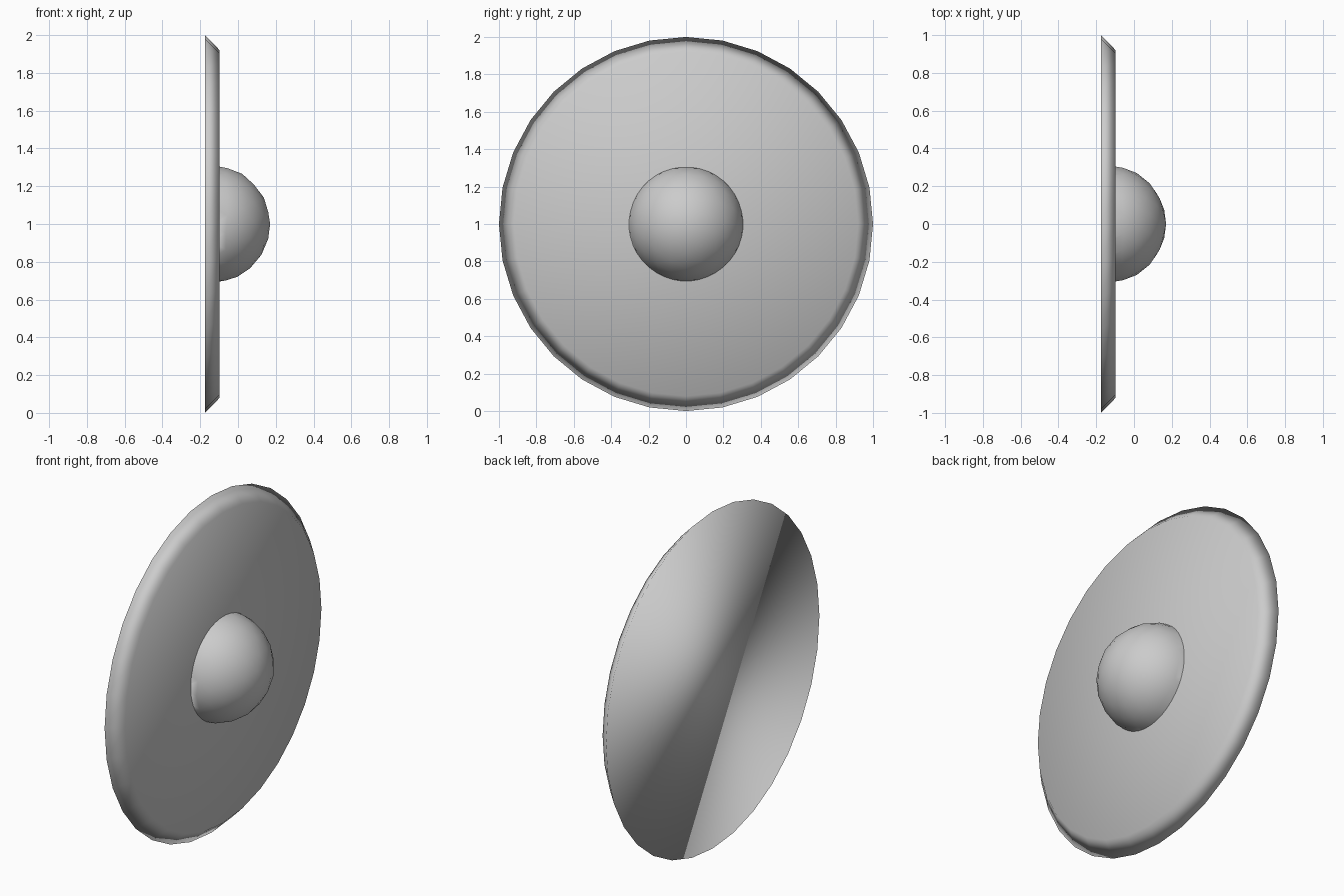
import bpy, bmesh, math
from mathutils import Matrix

cube = bpy.data.objects.get("Cube")
if cube:
    bpy.data.objects.remove(cube, do_unlink=True)

# One plain grey for the whole model
grey = bpy.data.materials.new("plain_grey")
grey.use_nodes = True
colour = (0.6, 0.6, 0.6, 1)
grey.diffuse_color = colour
grey.node_tree.nodes["Principled BSDF"].inputs["Base Color"].default_value = colour

BACK, FRONT, TIP = -0.175, -0.097, 0.17


def add_part(name, bm):
    """Turn a bmesh into a smooth grey object."""
    for face in bm.faces:
        face.smooth = True
    mesh = bpy.data.meshes.new(name)
    bm.to_mesh(mesh)
    bm.free()
    mesh.materials.append(grey)
    obj = bpy.data.objects.new(name, mesh)
    bpy.context.collection.objects.link(obj)
    return obj


# Round plate, bevelled towards the front (+x)
bm = bmesh.new()
bmesh.ops.create_cone(bm, cap_ends=True, segments=32, radius1=1.0, radius2=0.92,
                      depth=FRONT - BACK)
bmesh.ops.transform(bm, verts=bm.verts, matrix=Matrix.Translation(
    ((FRONT + BACK) / 2, 0, 1)) @ Matrix.Rotation(math.pi / 2, 4, 'Y'))
add_part("shield_plate", bm)

# Domed boss in the middle, cut off just inside the plate
bm = bmesh.new()
radius = 0.312
centre = TIP - radius
bmesh.ops.create_icosphere(bm, subdivisions=3, radius=radius)
bmesh.ops.transform(bm, verts=bm.verts, matrix=Matrix.Translation(
    (centre, 0, 1)) @ Matrix.Rotation(math.pi / 2, 4, 'Y'))
bmesh.ops.bisect_plane(bm, geom=bm.verts[:] + bm.edges[:] + bm.faces[:],
                       plane_co=(centre, 0, 0), plane_no=(1, 0, 0), clear_inner=True)
add_part("shield_boss", bm)
